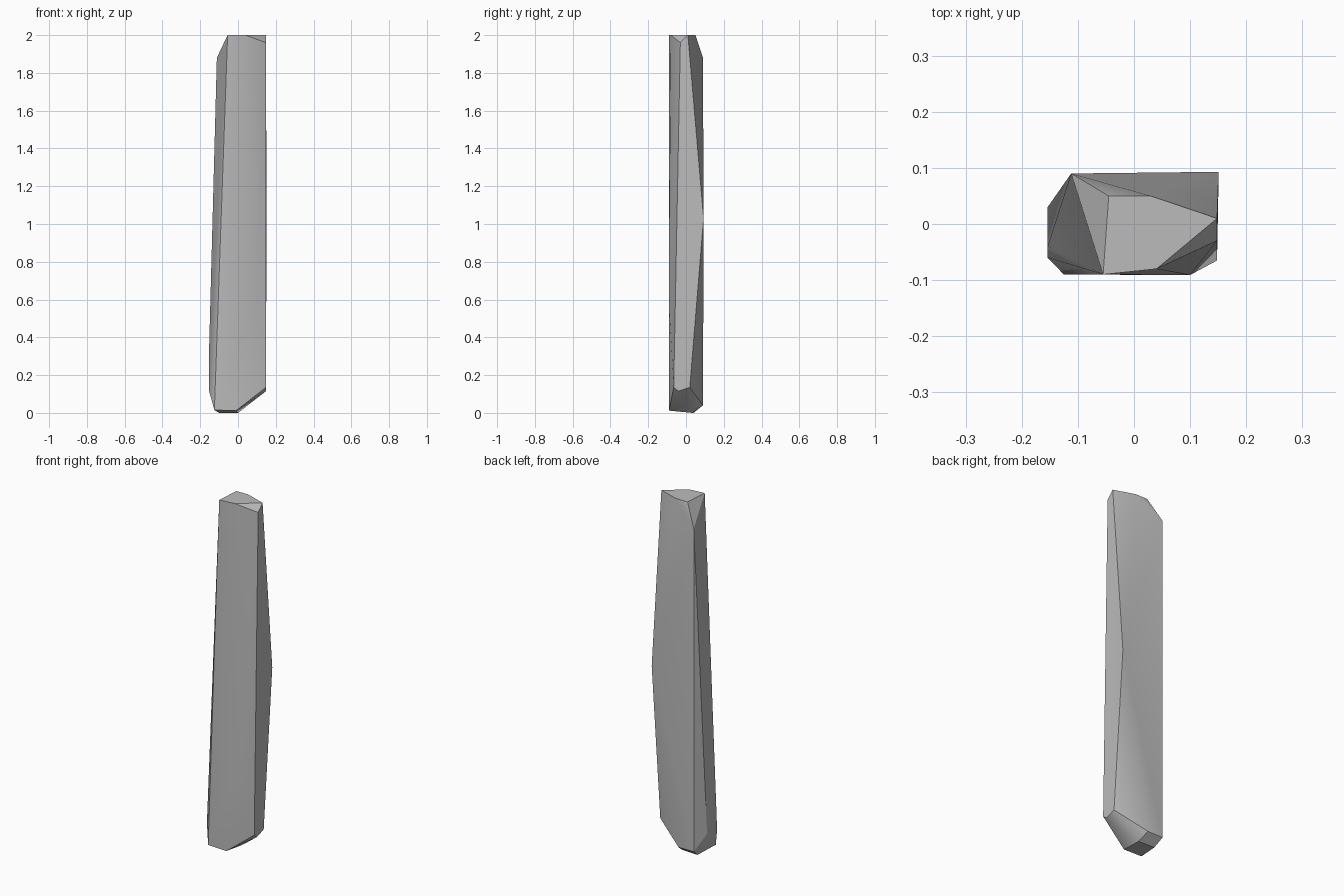
import bpy, bmesh, math

cube = bpy.data.objects.get("Cube")
if cube:
    bpy.data.objects.remove(cube, do_unlink=True)

# Plain stone colour
stone = bpy.data.materials.new("grey_stone")
stone.use_nodes = True
colour = (0.5, 0.5, 0.5, 1)
stone.diffuse_color = colour
bsdf = stone.node_tree.nodes["Principled BSDF"]
bsdf.inputs["Base Color"].default_value = colour
bsdf.inputs["Roughness"].default_value = 0.8

# Corners of the faceted shard, grouped by region
top_cap = [(-.045, .05, 2), (.03, .05, 2), (.148, .01, 2), (.04, -.08, 2), (-.055, -.09, 2)]
shoulders = [(-.112, .09, 1.88), (.148, -.03, 1.96)]
belly = [(.151, .093, 1.03), (.1, -.091, .6), (-.154, -.04, .3)]
lower_rim = [(.148, .02, .135), (.148, -.04, .115), (.148, -.065, .135),
             (-.154, -.06, .12), (-.154, .03, .13)]
foot = [(-.125, -.09, .015), (-.01, -.09, .012), (0, .035, 0), (-.1, .04, 0),
        (-.016, .09, .04), (-.112, .09, .04)]

# Wrap the corners in a convex stone
bm = bmesh.new()
for corner in top_cap + shoulders + belly + lower_rim + foot:
    bm.verts.new(corner)
hull = bmesh.ops.convex_hull(bm, input=bm.verts)
spare = {v for v in hull["geom_interior"] if isinstance(v, bmesh.types.BMVert)}
bmesh.ops.delete(bm, geom=list(spare), context="VERTS")
bmesh.ops.dissolve_limit(bm, angle_limit=math.radians(0.5), verts=bm.verts, edges=bm.edges)
bmesh.ops.recalc_face_normals(bm, faces=bm.faces)

mesh = bpy.data.meshes.new("stone_shard")
bm.to_mesh(mesh)
bm.free()
mesh.materials.append(stone)
shard = bpy.data.objects.new("stone_shard", mesh)
bpy.context.collection.objects.link(shard)

# Smooth the gentle bends, keep the chipped edges crisp
bpy.ops.object.select_all(action="DESELECT")
shard.select_set(True)
bpy.context.view_layer.objects.active = shard
bpy.ops.object.shade_smooth_by_angle(angle=math.radians(30))
